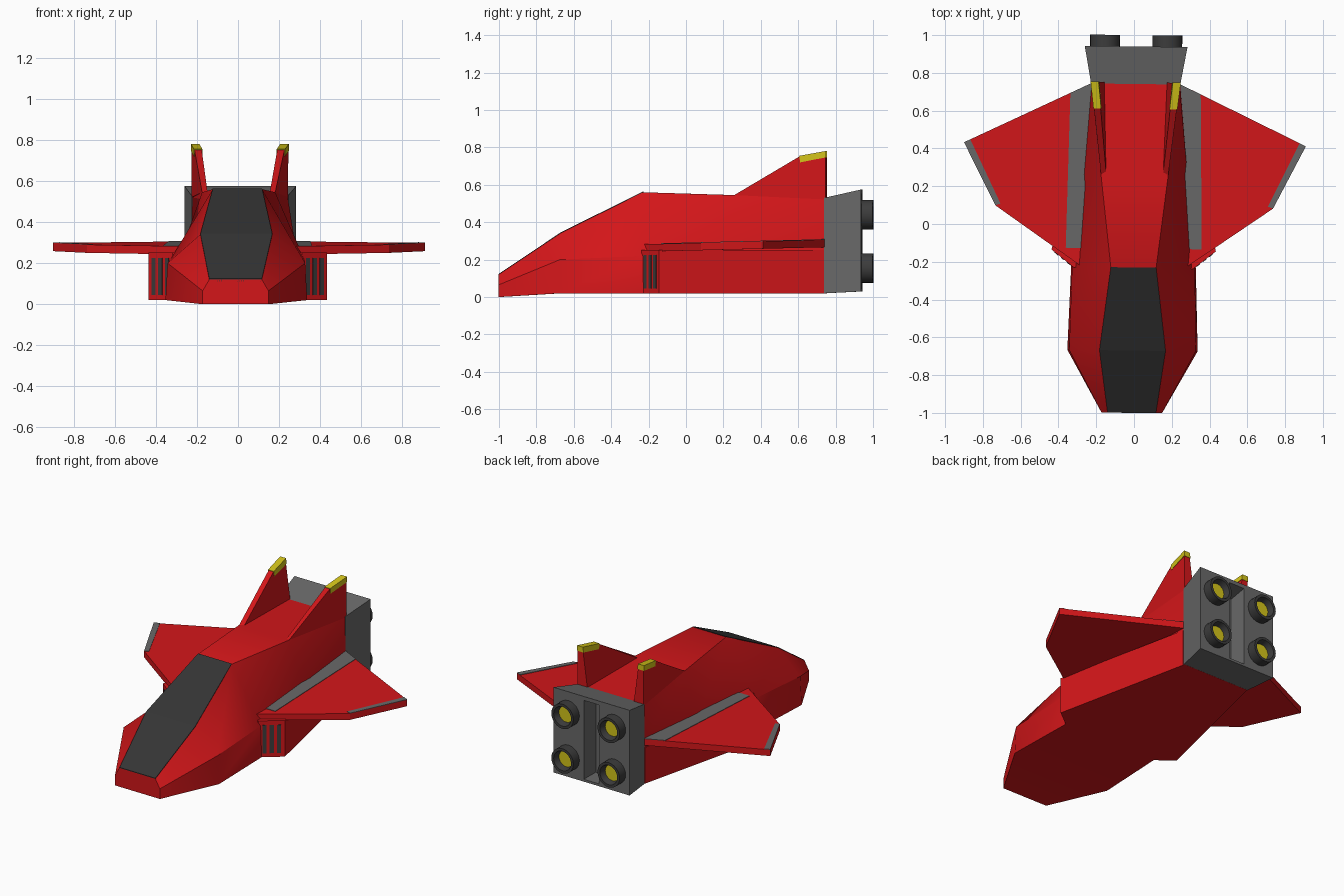
import bpy, bmesh, math

if "Cube" in bpy.data.objects:
    bpy.data.objects.remove(bpy.data.objects["Cube"])

def mat(name, rgb):
    m = bpy.data.materials.new(name)
    m.diffuse_color = (*rgb, 1)
    m.use_nodes = True
    m.node_tree.nodes["Principled BSDF"].inputs["Base Color"].default_value = m.diffuse_color
    return m

RED = mat("red", (0.65, 0.008, 0.01))
BLACK = mat("black", (0.035, 0.035, 0.035))
DARK = mat("dark_grey", (0.045, 0.045, 0.045))
GREY = mat("grey", (0.14, 0.14, 0.14))
YELLOW = mat("yellow", (0.65, 0.55, 0.01))
YAW = -0.012  # the whole craft sits slightly turned

def loft(name, rings, material, s=1):
    """Skin a list of equal-length closed rings and cap both ends; s=-1 mirrors in x."""
    bm = bmesh.new()
    vs = [[bm.verts.new((s * x, y, z)) for x, y, z in r] for r in rings]
    n = len(rings[0])
    for a, b in zip(vs, vs[1:]):
        for i in range(n):
            j = (i + 1) % n
            bm.faces.new((a[i], a[j], b[j], b[i]))
    bm.faces.new(vs[0])
    bm.faces.new(vs[-1])
    bmesh.ops.recalc_face_normals(bm, faces=bm.faces)
    me = bpy.data.meshes.new(name)
    bm.to_mesh(me)
    bm.free()
    ob = bpy.data.objects.new(name, me)
    bpy.context.collection.objects.link(ob)
    me.materials.append(material)
    ob.rotation_euler.z = YAW
    return ob

def smooth(ob, deg):
    bpy.ops.object.select_all(action='DESELECT')
    bpy.context.view_layer.objects.active = ob
    ob.select_set(True)
    bpy.ops.object.shade_smooth_by_angle(angle=math.radians(deg))

def prism(name, plan, bottom, top, material, s=1):
    """Upright slab over a plan outline; bottom and top are heights as functions of y."""
    return loft(name, [[(x, y, f(y)) for x, y in plan] for f in (bottom, top)], material, s)

def rect(y, w, z0, z1):
    return [(-w, y, z0), (w, y, z0), (w, y, z1), (-w, y, z1)]

def circle(cx, y, cz, r, n=24):
    return [(cx + r * math.cos(2 * math.pi * i / n), y, cz + r * math.sin(2 * math.pi * i / n))
            for i in range(n)]

# fuselage: half sections as y, then bottom / cheek / top points (x, z)
sections = [
    (-1.0, (0.16, 0.0), (0.16, 0.065), (0.128, 0.12)),
    (-0.67, (0.345, 0.02), (0.335, 0.20), (0.175, 0.34)),
    (-0.23, (0.33, 0.02), (0.325, 0.22), (0.12, 0.56)),
    (0.26, (0.285, 0.02), (0.28, 0.26), (0.178, 0.545)),
    (0.75, (0.235, 0.02), (0.235, 0.30), (0.232, 0.53)),
]
rings = [[(x, y, z) for x, z in h] + [(-x, y, z) for x, z in reversed(h)]
         for y, *h in sections]
smooth(loft("fuselage", rings, RED), 35)

# canopy skin over the sloping nose top
loft("canopy", [[(-h[2][0], y, h[2][1] - 0.01), (h[2][0], y, h[2][1] - 0.01),
                 (h[2][0], y, h[2][1] + 0.004), (-h[2][0], y, h[2][1] + 0.004)]
                for y, *h in sections[:3]], BLACK)

# engine block with a closed slot in its back face
block = loft("engine_block", [rect(0.74, 0.236, 0.02, 0.53), rect(0.94, 0.272, 0.03, 0.575)], GREY)
cutter = loft("slot_cutter", [rect(0.82, 0.055, 0.045, 0.53), rect(1.0, 0.055, 0.045, 0.56)], GREY)
cutter.hide_render = True
cutter.hide_viewport = True
cut = block.modifiers.new("slot", 'BOOLEAN')
cut.operation = 'DIFFERENCE'
cut.solver = 'EXACT'
cut.object = cutter

wing_top = lambda y: 0.282 + 0.025 * (y + 0.23)
wing_low = lambda y: wing_top(y) - 0.04
plate = lambda y: wing_top(y) + 0.003

for s, side in ((1, "right"), (-1, "left")):
    # wing with its grey root and tip stripes
    prism(side + "_wing", [(0.2, -0.22), (0.28, -0.225), (0.735, 0.09), (0.905, 0.422), (0.22, 0.75)],
          wing_low, wing_top, RED, s)
    prism(side + "_root_stripe", [(0.22, -0.13), (0.36, -0.13), (0.345, 0.69), (0.22, 0.75)],
          wing_top, plate, GREY, s)
    prism(side + "_tip_stripe", [(0.708, 0.1), (0.735, 0.09), (0.905, 0.422), (0.872, 0.438)],
          wing_top, plate, GREY, s)

    # air intake tapering back under the wing
    prism(side + "_intake", [(0.22, -0.235), (0.315, -0.235), (0.435, -0.14), (0.237, 0.74), (0.18, 0.74)],
          lambda y: 0.02, lambda y: 0.252, RED, s)
    d = (0.784, 0.62)   # along the slanted intake face
    n = (0.62, -0.784)  # out of it
    for i, t in enumerate((0.035, 0.077, 0.119)):
        plan = [(0.315 + d[0] * a + n[0] * b, -0.235 + d[1] * a + n[1] * b)
                for a, b in ((t - 0.012, -0.01), (t + 0.012, -0.01), (t + 0.012, 0.003), (t - 0.012, 0.003))]
        prism(f"{side}_intake_slot_{i + 1}", plan, lambda y: 0.045, lambda y: 0.225, DARK, s)

    # tail fin and its yellow tip
    base = [(0.15, 0.26, 0.535), (0.178, 0.26, 0.545), (0.235, 0.75, 0.52), (0.165, 0.75, 0.52)]
    mid = [(0.183, 0.565, 0.725), (0.217, 0.565, 0.725), (0.236, 0.75, 0.747), (0.195, 0.75, 0.747)]
    mid[0], mid[1] = (0.183, 0.615, 0.72), (0.219, 0.615, 0.72)
    lead = [(0.184, 0.61, 0.752), (0.219, 0.61, 0.752), (0.236, 0.75, 0.778), (0.2, 0.75, 0.778)]
    loft(side + "_fin", [base, lead], RED, s)
    cap = [[(x + (0.003 if k in (1, 2) else -0.003), y + (0.002 if k > 1 else -0.002), z)
            for k, (x, y, z) in enumerate(r)] for r in (mid, lead)]
    cap[1] = [(x, y, z + 0.003) for x, y, z in cap[1]]
    loft(side + "_fin_tip", cap, YELLOW, s)

    # two hollow nozzles with glowing discs
    for z, level in ((0.155, "lower"), (0.44, "upper")):
        prof = ((0.92, 0.079), (1.0, 0.079), (1.0, 0.062), (0.955, 0.05))
        smooth(loft(f"{side}_{level}_nozzle", [circle(0.165, y, z, r) for y, r in prof], DARK, s), 35)
        loft(f"{side}_{level}_glow", [circle(0.165, y, z, 0.051) for y in (0.945, 0.962)], YELLOW, s)
